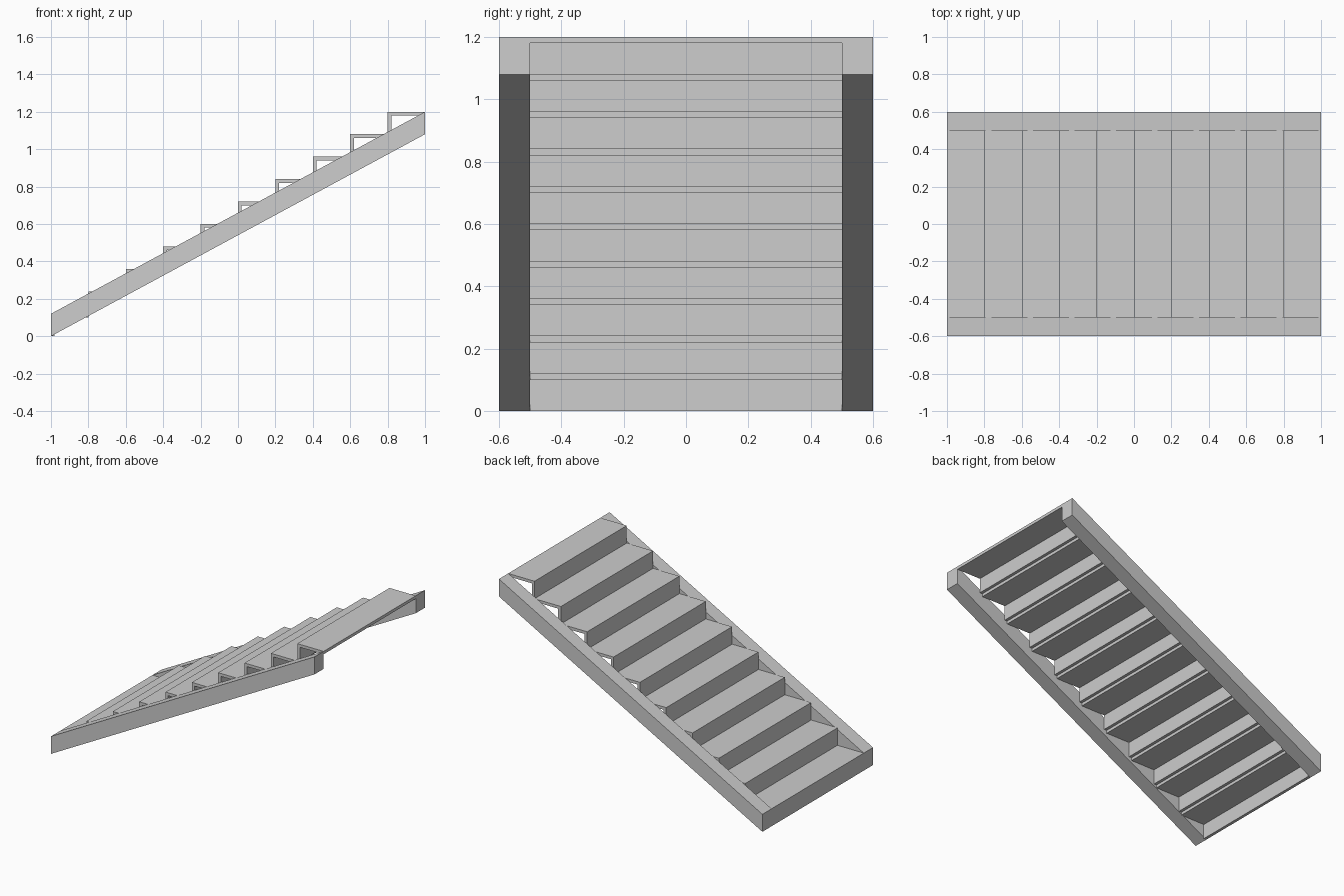
import bpy
import bmesh
from mathutils import Vector

cube = bpy.data.objects.get("Cube")
if cube:
    bpy.data.objects.remove(cube, do_unlink=True)

STEPS = 10
RUN, RISE = 0.2, 0.12
BOARD = 0.02          # tread and riser thickness
HALF = 0.5            # half width of the steps
OUTER = 0.6           # outer face of the stringers

grey = bpy.data.materials.new("light_grey")
grey.use_nodes = True
colour = (0.61, 0.61, 0.61, 1)
grey.diffuse_color = colour
grey.node_tree.nodes["Principled BSDF"].inputs["Base Color"].default_value = colour


def extrude_profile(name, points, y0, y1):
    """Extrude an x-z outline along y into a solid part."""
    bm = bmesh.new()
    face = bm.faces.new([bm.verts.new((x, y0, z)) for x, z in points])
    grown = bmesh.ops.extrude_face_region(bm, geom=[face])
    moved = [v for v in grown["geom"] if isinstance(v, bmesh.types.BMVert)]
    bmesh.ops.translate(bm, verts=moved, vec=Vector((0, y1 - y0, 0)))
    bmesh.ops.recalc_face_normals(bm, faces=bm.faces)
    mesh = bpy.data.meshes.new(name)
    bm.to_mesh(mesh)
    bm.free()
    mesh.materials.append(grey)
    obj = bpy.data.objects.new(name, mesh)
    bpy.context.collection.objects.link(obj)
    return obj


# Sloping side beams
top = STEPS * RISE
beam = [(-1, 0), (1, top - RISE), (1, top), (-1, RISE)]
extrude_profile("right_stringer", beam, -OUTER, -HALF)
extrude_profile("left_stringer", beam, HALF, OUTER)

# Each step is a riser and a tread in one L-shaped section
for i in range(STEPS):
    x, z = -1 + i * RUN, i * RISE
    section = [(x, z), (x + BOARD, z), (x + BOARD, z + RISE - BOARD),
               (x + RUN, z + RISE - BOARD), (x + RUN, z + RISE), (x, z + RISE)]
    extrude_profile(f"step_{i + 1}", section, -HALF, HALF)
